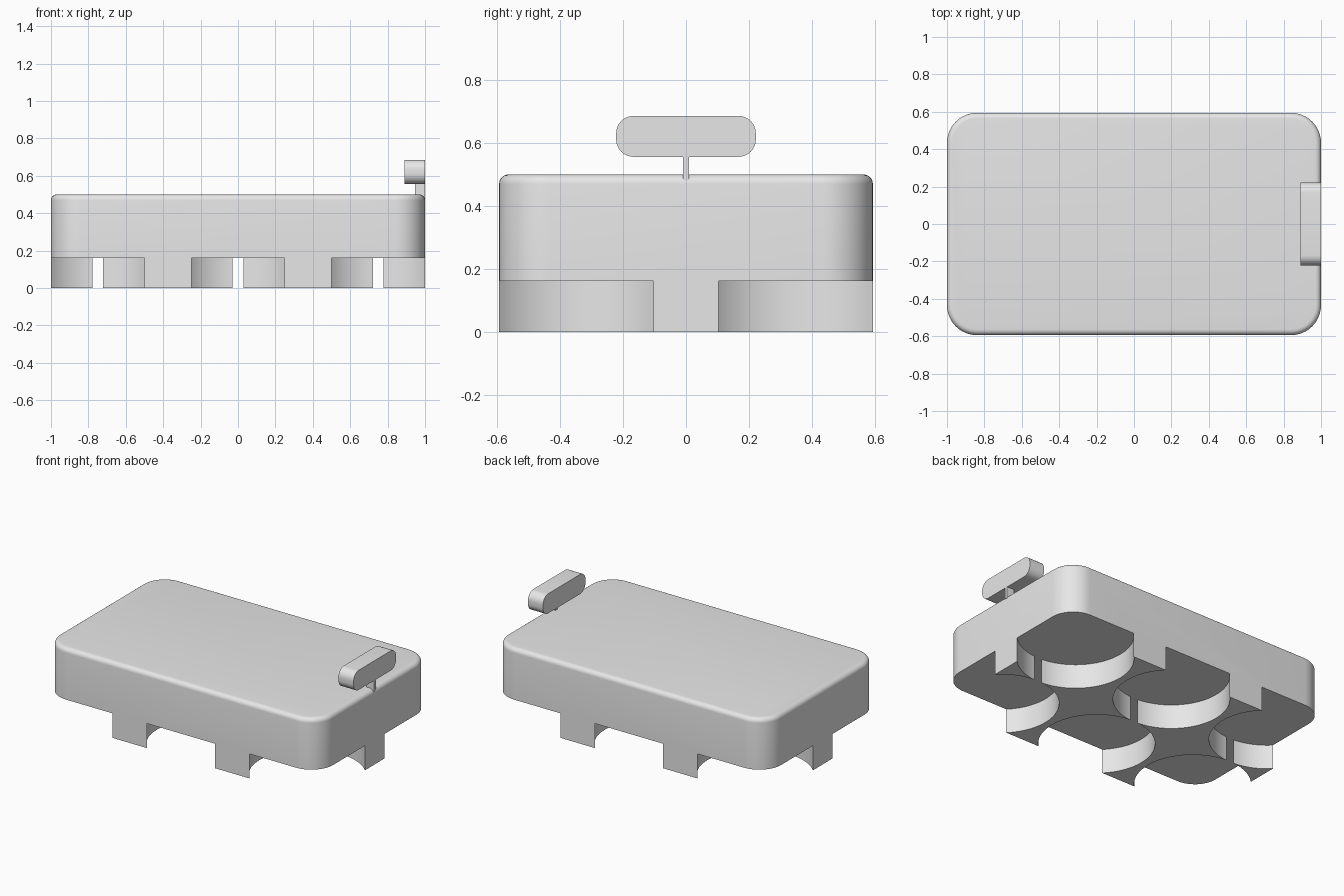
import bpy, bmesh, math
from mathutils import Matrix, Vector

if "Cube" in bpy.data.objects:
    bpy.data.objects.remove(bpy.data.objects["Cube"], do_unlink=True)

grey = bpy.data.materials.new("light_grey")
grey.use_nodes = True
grey.diffuse_color = (0.8, 0.8, 0.8, 1)
grey.node_tree.nodes["Principled BSDF"].inputs["Base Color"].default_value = (0.8, 0.8, 0.8, 1)


def finish(name, bm):
    """Turn a bmesh into a linked object."""
    mesh = bpy.data.meshes.new(name)
    bm.to_mesh(mesh)
    bm.free()
    mesh.materials.append(grey)
    obj = bpy.data.objects.new(name, mesh)
    bpy.context.collection.objects.link(obj)
    return obj


def box(low, high):
    """A bmesh box spanning two corners."""
    low, high = Vector(low), Vector(high)
    place = Matrix.Translation((low + high) / 2) @ Matrix.Diagonal((*(high - low), 1))
    bm = bmesh.new()
    bmesh.ops.create_cube(bm, size=1, matrix=place)
    return bm


def round_edges(bm, axis, radius, segments):
    """Round every edge running along one axis."""
    edges = [e for e in bm.edges
             if abs((e.verts[0].co - e.verts[1].co).normalized()[axis]) > 0.99]
    bmesh.ops.bevel(bm, geom=edges, offset=radius, segments=segments,
                    profile=0.5, affect='EDGES')


def smooth(obj):
    bpy.ops.object.select_all(action='DESELECT')
    obj.select_set(True)
    bpy.context.view_layer.objects.active = obj
    bpy.ops.object.shade_smooth_by_angle(angle=math.radians(35))


# Main slab: rounded corners, softened top rim
TOP, HALF_WIDTH = 0.5, 0.594
bm = box((-1, -HALF_WIDTH, 0), (1, HALF_WIDTH, TOP))
round_edges(bm, 2, 0.16, 12)
rim = [e for e in bm.edges if all(v.co.z > TOP - 0.001 for v in e.verts)]
bmesh.ops.bevel(bm, geom=rim, offset=0.03, segments=6, profile=0.5, affect='EDGES')
body = finish("body", bm)

# Six round wells in the underside, each pair just meeting on the centre line
WELL_RADIUS, WELL_TOP, DEPTH = 0.35, 0.162, 0.4
cutters = []
for x in (-0.75, 0, 0.75):
    for side in (-1, 1):
        bm = bmesh.new()
        bmesh.ops.create_cone(
            bm, cap_ends=True, segments=96, radius1=WELL_RADIUS, radius2=WELL_RADIUS,
            depth=DEPTH,
            matrix=Matrix.Translation((x, side * 0.3487, WELL_TOP - DEPTH / 2)))
        cutter = finish("well_cutter", bm)
        cutter.hide_render = True
        cutters.append(cutter)
        cut = body.modifiers.new("well", 'BOOLEAN')
        cut.operation = 'DIFFERENCE'
        cut.solver = 'EXACT'
        cut.object = cutter

bpy.context.view_layer.update()
evaluated = body.evaluated_get(bpy.context.evaluated_depsgraph_get())
carved = bpy.data.meshes.new_from_object(evaluated)
body.modifiers.clear()
body.data = carved
for cutter in cutters:
    bpy.data.objects.remove(cutter, do_unlink=True)
smooth(body)

# Rounded plate carried over the end of the slab
bm = box((0.89, -0.222, 0.556), (1, 0.222, 0.686))
round_edges(bm, 0, 0.055, 8)
smooth(finish("end_plate", bm))

# Thin post under the plate
finish("plate_post", box((0.947, -0.01, 0.48), (1, 0.01, 0.57)))
